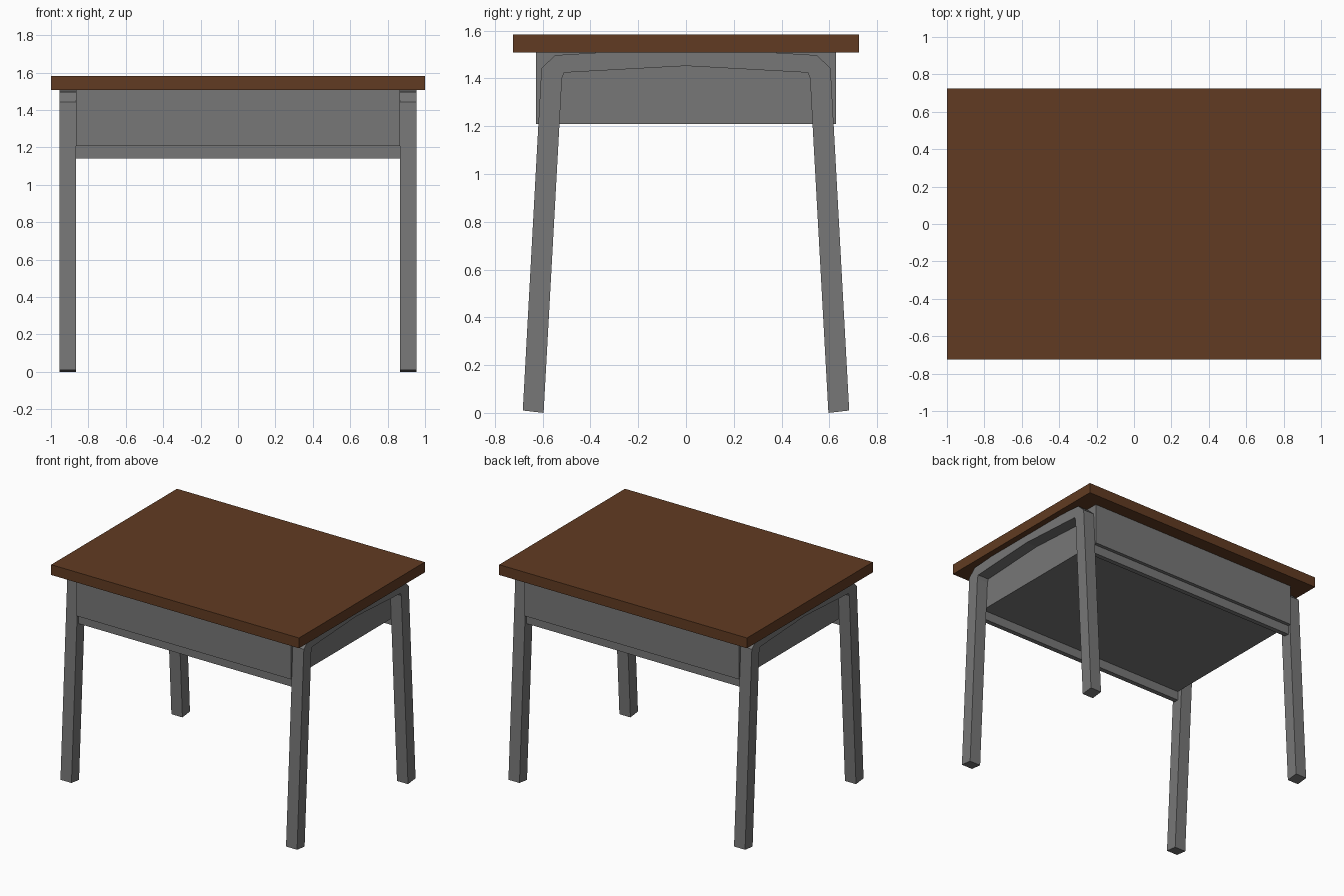
import bpy

if "Cube" in bpy.data.objects:
    bpy.data.objects.remove(bpy.data.objects["Cube"])

def material(name, rgb):
    m = bpy.data.materials.new(name)
    m.diffuse_color = (*rgb, 1)
    m.use_nodes = True
    m.node_tree.nodes["Principled BSDF"].inputs["Base Color"].default_value = m.diffuse_color
    return m

wood = material("brown wood", (0.12, 0.044, 0.016))
metal = material("grey metal", (0.185, 0.185, 0.185))

def make(name, verts, faces, mat):
    mesh = bpy.data.meshes.new(name)
    mesh.from_pydata(verts, [], faces)
    mesh.materials.append(mat)
    ob = bpy.data.objects.new(name, mesh)
    bpy.context.collection.objects.link(ob)
    return ob

def box(name, x, y, z, mat):
    verts = [(a, b, c) for a in x for b in y for c in z]
    faces = [(0, 1, 3, 2), (4, 6, 7, 5), (0, 4, 5, 1),
             (2, 3, 7, 6), (0, 2, 6, 4), (1, 5, 7, 3)]
    return make(name, verts, faces, mat)

# Wooden top and the storage box under it
box("tabletop", (-1, 1), (-0.725, 0.725), (1.508, 1.583), wood)
box("storage_box", (-0.865, 0.865), (-0.627, 0.627), (1.208, 1.509), metal)

# Long rails under the box, hidden behind the legs from the side
for name, s in (("front_rail", -1), ("back_rail", 1)):
    box(name, (-0.865, 0.865), sorted((s * 0.567, s * 0.602)), (1.142, 1.21), metal)

# Bent leg frames: matching outer and inner paths, mirrored in y
outer = [(0.683, 0.01), (0.605, 1.443), (0.547, 1.497), (0, 1.53)]
inner = [(0.596, 0.0), (0.519, 1.40), (0.51, 1.424), (0, 1.452)]
mirror = lambda path: path + [(-y, z) for y, z in reversed(path[:-1])]
outer, inner = mirror(outer), mirror(inner)

for name, xs in (("left_leg_frame", (-0.955, -0.866)), ("right_leg_frame", (0.866, 0.955))):
    verts = []
    for o, i in zip(outer, inner):
        verts += [(xs[0], *o), (xs[1], *o), (xs[1], *i), (xs[0], *i)]
    n = len(outer)
    faces = [(4 * k + j, 4 * k + 4 + j, 4 * k + 4 + (j + 1) % 4, 4 * k + (j + 1) % 4)
             for k in range(n - 1) for j in range(4)]
    faces += [(0, 1, 2, 3), (4 * n - 1, 4 * n - 2, 4 * n - 3, 4 * n - 4)]
    make(name, verts, faces, metal)
